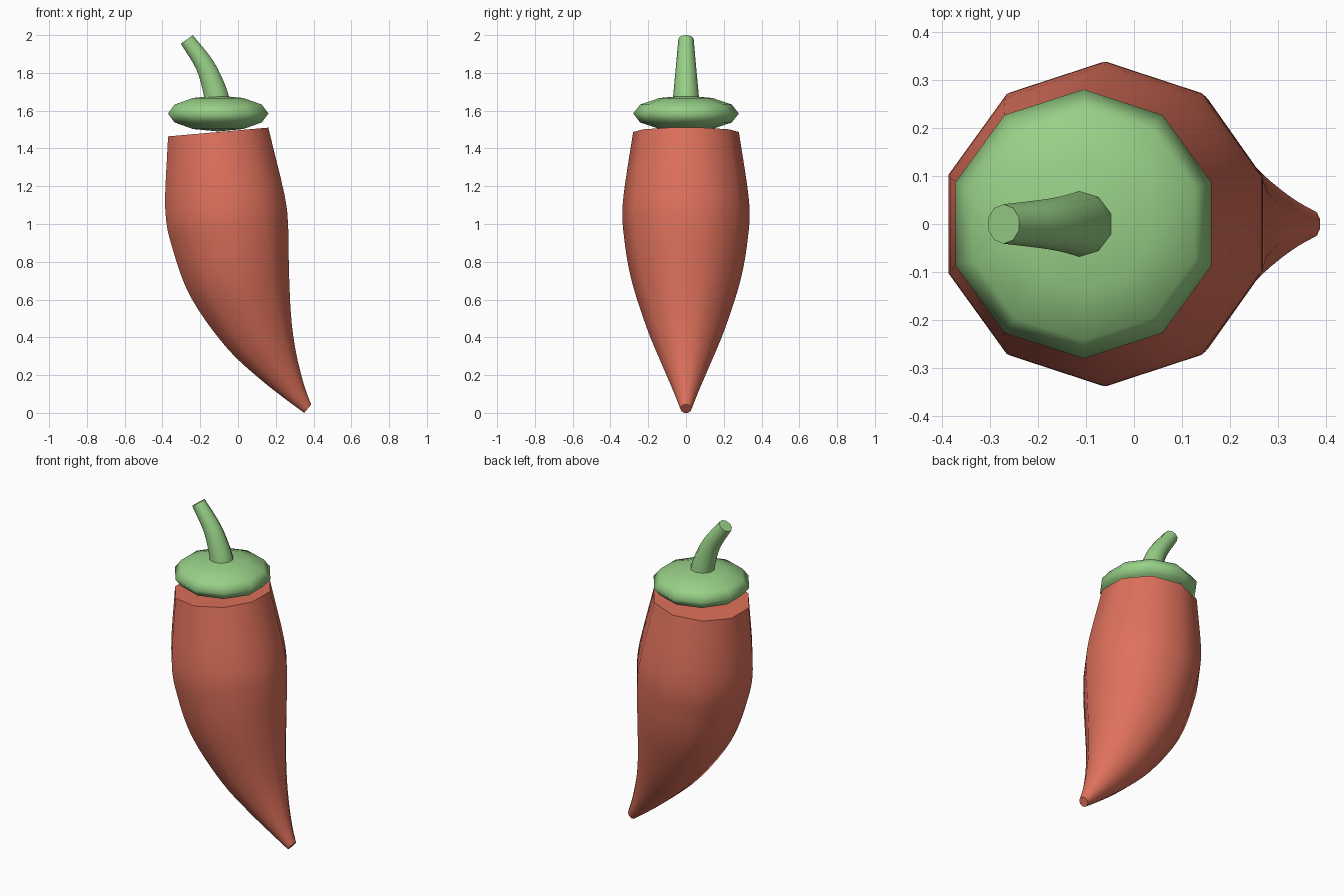
import bpy, bmesh
from math import radians, sin, cos, pi

cube = bpy.data.objects.get("Cube")
if cube:
    bpy.data.objects.remove(cube, do_unlink=True)

SIDES = 10


def material(name, color):
    m = bpy.data.materials.new(name)
    m.use_nodes = True
    m.diffuse_color = (*color, 1)
    m.node_tree.nodes["Principled BSDF"].inputs["Base Color"].default_value = (*color, 1)
    return m


def finish(name, bm, mat, angle):
    bmesh.ops.recalc_face_normals(bm, faces=bm.faces)
    mesh = bpy.data.meshes.new(name)
    bm.to_mesh(mesh)
    bm.free()
    mesh.materials.append(mat)
    obj = bpy.data.objects.new(name, mesh)
    bpy.context.collection.objects.link(obj)
    bpy.ops.object.select_all(action='DESELECT')
    obj.select_set(True)
    bpy.context.view_layer.objects.active = obj
    bpy.ops.object.shade_smooth_by_angle(angle=radians(angle))
    return obj


def smooth_path(keys, steps):
    """Catmull-Rom interpolation through the section keys."""
    pts = [[2 * a - b for a, b in zip(keys[0], keys[1])], *keys,
           [2 * a - b for a, b in zip(keys[-1], keys[-2])]]
    out = []
    for i in range(1, len(pts) - 2):
        for s in range(steps):
            t = s / steps
            out.append([b + t * ((c - a) / 2 + t * ((2 * a - 5 * b + 4 * c - d) / 2
                        + t * (3 * b - a - 3 * c + d) / 2))
                        for a, b, c, d in zip(*pts[i - 1:i + 3])])
    return out + [keys[-1]]


def tube(name, keys, steps, mat):
    """Closed tube through sections given as x, z, radius, tilt in degrees."""
    bm = bmesh.new()
    rings = []
    for x, z, r, tilt in smooth_path(keys, steps):
        ring = []
        for i in range(SIDES):
            a = pi / 2 + 2 * pi * i / SIDES
            u, v = r * cos(a), r * sin(a)
            ring.append(bm.verts.new((x + u * cos(radians(tilt)), v,
                                      z + u * sin(radians(tilt)))))
        rings.append(ring)
    for lo, hi in zip(rings, rings[1:]):
        for i in range(SIDES):
            j = (i + 1) % SIDES
            bm.faces.new((lo[i], lo[j], hi[j], hi[i]))
    bm.faces.new(rings[0])
    bm.faces.new(rings[-1])
    return finish(name, bm, mat, 60)


red = material("pepper red", (0.73, 0.165, 0.105))
green = material("stalk green", (0.314, 0.63, 0.242))

# Curved, tapering fruit
tube("pepper_body", [
    (-0.105, 1.487, 0.28, 5),
    (-0.07, 1.12, 0.334, 7),
    (-0.04, 0.93, 0.328, 12),
    (0.01, 0.70, 0.288, 19),
    (0.107, 0.44, 0.204, 27),
    (0.21, 0.255, 0.127, 38),
    (0.30, 0.115, 0.067, 43),
    (0.369, 0.022, 0.03, 50),
], 4, red)

# Flattened cap
bm = bmesh.new()
bmesh.ops.create_uvsphere(bm, u_segments=SIDES, v_segments=6, radius=1)
bmesh.ops.scale(bm, vec=(0.28, 0.28, 0.095), verts=bm.verts)
bmesh.ops.translate(bm, vec=(-0.105, 0, 1.585), verts=bm.verts)
finish("cap", bm, green, 180)

# Bent stalk
tube("stalk", [
    (-0.107, 1.62, 0.072, 8),
    (-0.121, 1.70, 0.066, 13),
    (-0.175, 1.84, 0.053, 24),
    (-0.271, 1.977, 0.041, 35),
], 4, green)
